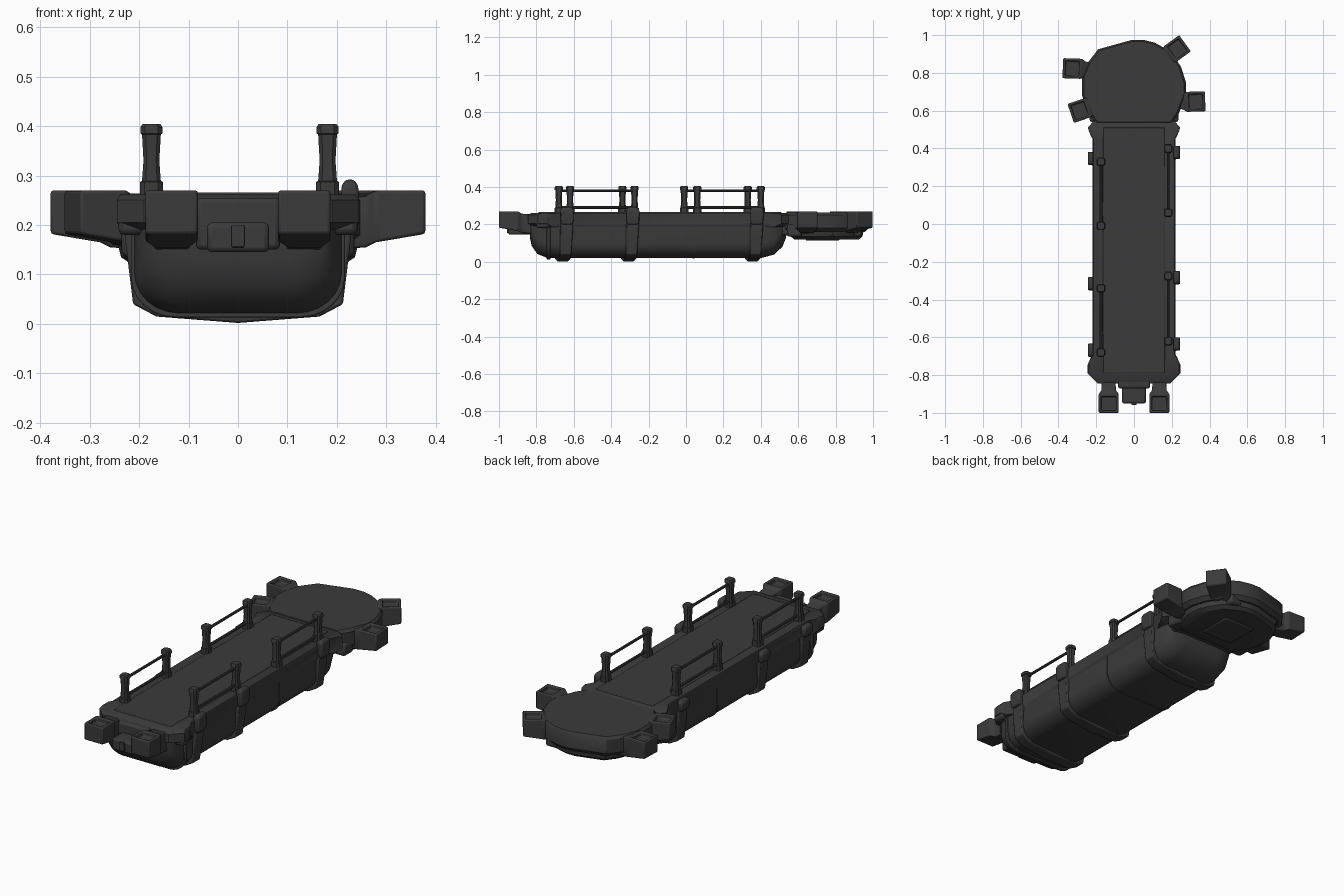
import bpy, bmesh, math
from mathutils import Vector, Matrix

if "Cube" in bpy.data.objects:
    bpy.data.objects.remove(bpy.data.objects["Cube"])

grey = bpy.data.materials.new("dark_grey")
grey.diffuse_color = (0.043, 0.043, 0.043, 1)
grey.use_nodes = True
grey.node_tree.nodes["Principled BSDF"].inputs["Base Color"].default_value = grey.diffuse_color


def finish(name, bm, bevel=0.0, segs=2, angle=35):
    bmesh.ops.recalc_face_normals(bm, faces=bm.faces)
    me = bpy.data.meshes.new(name)
    bm.to_mesh(me)
    bm.free()
    me.materials.append(grey)
    ob = bpy.data.objects.new(name, me)
    bpy.context.collection.objects.link(ob)
    if bevel:
        m = ob.modifiers.new("bevel", 'BEVEL')
        m.width, m.segments, m.limit_method = bevel, segs, 'ANGLE'
        m.angle_limit = math.radians(30)
    bpy.ops.object.select_all(action='DESELECT')
    ob.select_set(True)
    bpy.context.view_layer.objects.active = ob
    bpy.ops.object.shade_smooth_by_angle(angle=math.radians(angle))
    return ob


def loft(name, rings, bevel=0.0, segs=2, closed=False):
    """Skin a list of closed rings; cap the ends unless the loft is closed."""
    bm = bmesh.new()
    vs = [[bm.verts.new(p) for p in r] for r in rings]
    n = len(rings[0])
    for a, b in zip(vs, vs[1:] + ([vs[0]] if closed else [])):
        for i in range(n):
            bm.faces.new((a[i], a[(i + 1) % n], b[(i + 1) % n], b[i]))
    if not closed:
        bm.faces.new(vs[0])
        bm.faces.new(vs[-1])
    return finish(name, bm, bevel, segs)


def box(name, x0, x1, y0, y1, z0, z1, bevel=0.005):
    return loft(name, [[(x0, y0, z), (x1, y0, z), (x1, y1, z), (x0, y1, z)] for z in (z0, z1)], bevel)


def slab(name, outline, levels, centre=(0, 0), bevel=0.0):
    """Stack an outline at several heights: levels are (z, scale)."""
    cx, cy = centre
    return loft(name, [[(cx + (x - cx) * s, cy + (y - cy) * s, z) for x, y in outline]
                       for z, s in levels], bevel)


# hull: rounded tub section, tucked in at both ends
def section(y, w, zb, grow=0.0):
    w, zb = w + grow, zb - grow
    half = [(w, 0.23)]
    rz = min(0.08, 0.22 - zb)
    for i in range(7):
        a = math.radians(15 * i)
        half.append((w - 0.09 + 0.09 * math.cos(a), zb + rz - rz * math.sin(a)))
    return [(x, y, z) for x, z in half] + [(-x, y, z) for x, z in reversed(half)]


loft("hull", [section(*s) for s in (
    (-0.835, 0.165, 0.13), (-0.825, 0.18, 0.085), (-0.795, 0.198, 0.042), (-0.74, 0.21, 0.02),
    (0.40, 0.21, 0.02), (0.47, 0.205, 0.038), (0.515, 0.19, 0.08), (0.535, 0.17, 0.13))])
loft("front_hull_rib", [section(y, 0.208, 0.021, 0.008) for y in (-0.745, -0.725)], 0.003)
loft("hull_seam", [section(y, 0.21, 0.02, 0.003) for y in (0.035, 0.045)])

# deck with flared corners
half = [(0.19, -0.845), (0.245, -0.79), (0.245, -0.745), (0.22, -0.705), (0.22, 0.465),
        (0.245, 0.51), (0.205, 0.555)]
deck = half + [(-x, y) for x, y in reversed(half)]
slab("deck", deck, [(0.185, 0.94), (0.205, 1), (0.25, 1), (0.262, 0.97)], (0, -0.145))
box("deck_pad", -0.165, 0.165, -0.79, 0.51, 0.255, 0.266, 0.004)

# head platform
head = [(-0.2, 0.53), (0.2, 0.53), (0.235, 0.58), (0.275, 0.68), (0.275, 0.75), (0.25, 0.83),
        (0.2, 0.91), (0.11, 0.96), (0.05, 0.975), (-0.01, 0.975), (-0.19, 0.925),
        (-0.24, 0.86), (-0.275, 0.78), (-0.275, 0.68), (-0.235, 0.58)]
slab("head_platform", head, [(0.16, 0.92), (0.18, 1), (0.25, 1), (0.264, 0.96)], (0, 0.76))
slab("head_underside", head, [(0.12, 0.78), (0.135, 0.86), (0.18, 0.9)], (0, 0.75))
box("head_underside_panel", -0.09, 0.09, 0.64, 0.82, 0.114, 0.13)
box("neck", -0.19, 0.19, 0.48, 0.60, 0.14, 0.235, 0.015)
for i, (x, y) in enumerate(((-0.2, 0.71), (0.2, 0.75), (0.2, 0.58), (-0.2, 0.58), (0.12, 0.9))):
    box(f"head_lug_{i}", x - 0.035, x + 0.035, y - 0.04, y + 0.04, 0.135, 0.2, 0.012)


# clamps: wedge blocks with a sunken top pocket
def clamp(name, tip, deg):
    bm = bmesh.new()
    rings = []
    for u, w, zb, zt in ((-0.18, 0.036, 0.15, 0.25), (-0.12, 0.038, 0.155, 0.258),
                         (-0.1, 0.053, 0.165, 0.27), (0, 0.053, 0.182, 0.27)):
        rings.append([bm.verts.new(p) for p in ((u, -w, zb), (u, w, zb), (u, w, zt), (u, -w, zt))])
    for a, b in zip(rings, rings[1:]):
        for i in range(4):
            f = bm.faces.new((a[i], a[(i + 1) % 4], b[(i + 1) % 4], b[i]))
            if i == 2:
                top = f
    bm.faces.new(rings[0])
    bm.faces.new(rings[-1])
    bmesh.ops.recalc_face_normals(bm, faces=bm.faces)
    bmesh.ops.inset_region(bm, faces=[top], thickness=0.02)
    pocket = bmesh.ops.extrude_discrete_faces(bm, faces=[top])["faces"][0]
    bmesh.ops.translate(bm, verts=pocket.verts, vec=(0, 0, -0.025))
    bm.transform(Matrix.Translation((*tip, 0)) @ Matrix.Rotation(math.radians(deg), 4, 'Z'))
    finish(name, bm, 0.006)


for name, tip, deg in (("front_clamp_left", (-0.134, -1.0), -90), ("front_clamp_right", (0.134, -1.0), -90),
                       ("head_clamp_back", (0.27, 0.957), 36), ("head_clamp_right", (0.377, 0.65), 2),
                       ("head_clamp_left", (-0.377, 0.825), 178), ("head_clamp_front", (-0.335, 0.585), 199)):
    clamp(name, tip, deg)

# front latch between the clamps
box("latch_bracket", -0.085, 0.085, -0.87, -0.80, 0.15, 0.255, 0.01)
box("latch_box", -0.063, 0.063, -0.95, -0.82, 0.145, 0.205, 0.01)
box("latch_tongue", -0.013, 0.013, -0.958, -0.94, 0.155, 0.2, 0.002)
for s in (-1, 1):
    box("front_corner_block", s * 0.21 - 0.032, s * 0.21 + 0.032, -0.80, -0.73, 0.18, 0.25, 0.012)

# straps wrapping under the hull, slightly skewed, with end buckles
path = [(0.222, 0.25), (0.228, 0.17), (0.212, 0.04), (0.165, 0.015), (0, 0.002)]
path += [(-x, z) for x, z in reversed(path[:-1])]
for i, y in enumerate((-0.652, -0.3, 0.363)):
    rings = []
    for x, z in path:
        yy = y + x * 0.07 - (0.25 - z) * 0.03
        w = 0.034 if z > 0.1 else 0.03
        xi, zi = x * 0.85, z + (0.15 - z) * 0.15
        rings.append([(x, yy - w, z), (x, yy + w, z), (xi, yy + w, zi), (xi, yy - w, zi)])
    loft(f"strap_{i}", rings, 0.005)
    for s, top in ((-1, 0.258), (1, 0.292)):
        yy = y + s * 0.016
        loft(f"buckle_{i}", [[(s * 0.226 + a * w, yy + b * d, z) for a, b in ((-1, -1), (1, -1), (1, 1), (-1, 1))]
                             for z, w, d in ((0.2, 0.013, 0.03), (0.225, 0.018, 0.035),
                                             (top - 0.012, 0.017, 0.034), (top, 0.008, 0.024))], 0.006)


# guard rails: pairs of posts joined by two bars
def post(x, y):
    shape = ((0.24, 0.023), (0.287, 0.023), (0.289, 0.019), (0.33, 0.016), (0.383, 0.019),
             (0.385, 0.022), (0.398, 0.022), (0.404, 0.018))
    loft("rail_post", [[(x + a * w, y + b * w, z) for a, b in
                        ((-1, -0.6), (-0.6, -1), (0.6, -1), (1, -0.6), (1, 0.6), (0.6, 1), (-0.6, 1), (-1, 0.6))]
                       for z, w in shape])


for x, y0, y1 in ((-0.175, -0.68, -0.34), (-0.175, -0.01, 0.33), (0.181, -0.62, -0.275), (0.181, 0.06, 0.40)):
    post(x, y0)
    post(x, y1)
    for z in (0.38, 0.29):
        loft("rail_bar", [[(x + 0.007 * math.cos(k * math.pi / 4), y, z + 0.007 * math.sin(k * math.pi / 4))
                           for k in range(8)] for y in (y0, y1)])
